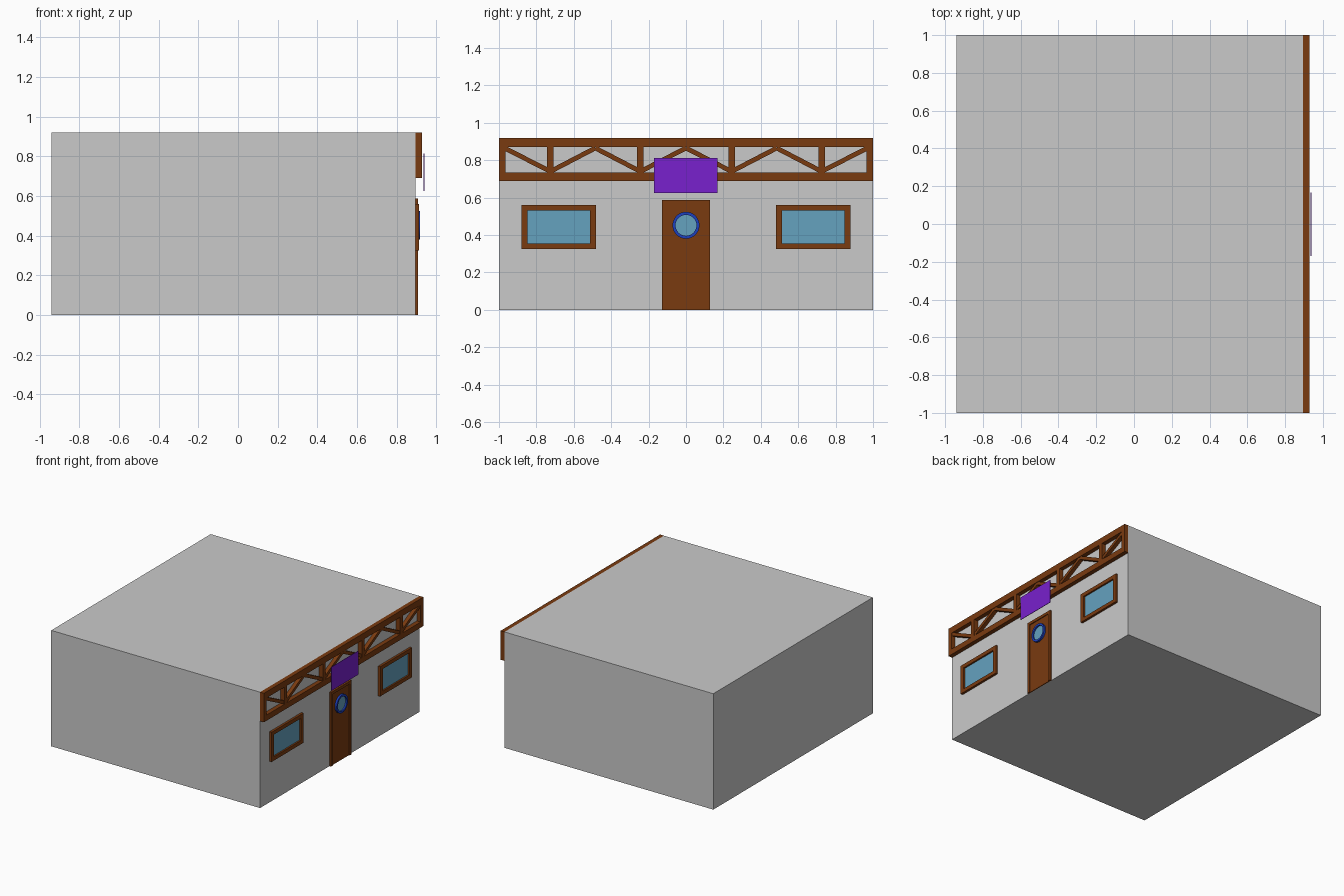
import bpy, bmesh, math
from mathutils import Matrix, Vector

if "Cube" in bpy.data.objects:
    bpy.data.objects.remove(bpy.data.objects["Cube"])

WALL = 0.894  # x of the facade plane


def material(name, rgb):
    m = bpy.data.materials.new(name)
    m.diffuse_color = (*rgb, 1)
    m.use_nodes = True
    m.node_tree.nodes["Principled BSDF"].inputs["Base Color"].default_value = m.diffuse_color
    return m


grey = material("grey_wall", (0.59, 0.59, 0.59))
brown = material("brown_wood", (0.195, 0.043, 0.005))
purple = material("purple_sign", (0.19, 0.015, 0.61))
glass = material("blue_glass", (0.13, 0.36, 0.52))
blue = material("blue_ring", (0.012, 0.05, 0.51))


def finish(bm, name, mat):
    me = bpy.data.meshes.new(name)
    bmesh.ops.recalc_face_normals(bm, faces=bm.faces)
    bm.to_mesh(me)
    bm.free()
    me.materials.append(mat)
    ob = bpy.data.objects.new(name, me)
    bpy.context.collection.objects.link(ob)
    return ob


def add_box(bm, x0, x1, y0, y1, z0, z1):
    size = Matrix.Diagonal((x1 - x0, y1 - y0, z1 - z0, 1))
    mid = Matrix.Translation(((x0 + x1) / 2, (y0 + y1) / 2, (z0 + z1) / 2))
    bmesh.ops.create_cube(bm, size=1, matrix=mid @ size)


def box(name, mat, *dims):
    bm = bmesh.new()
    add_box(bm, *dims)
    return finish(bm, name, mat)


def add_beam(bm, a, b, width, x0, x1):
    """Slanted bar between two (y, z) points."""
    a, b = Vector(a), Vector(b)
    d, c = b - a, (a + b) / 2
    m = (Matrix.Translation(((x0 + x1) / 2, c.x, c.y))
         @ Matrix.Rotation(math.atan2(d.y, d.x), 4, 'X')
         @ Matrix.Diagonal((x1 - x0, d.length, width, 1)))
    bmesh.ops.create_cube(bm, size=1, matrix=m)


# main building block
box("building", grey, -0.94, WALL, -1, 1, 0, 0.92)

# truss: chords and posts
bm = bmesh.new()
tx = 0.928
add_box(bm, WALL, tx, -1, 1, 0.87, 0.92)
add_box(bm, WALL, tx, -1, 1, 0.69, 0.735)
for y in (-0.983, -0.725, -0.244, 0.244, 0.725, 0.983):
    add_box(bm, WALL, tx, y - 0.017, y + 0.017, 0.735, 0.87)
finish(bm, "truss_frame", brown)

# truss: zigzag braces
bm = bmesh.new()
nodes = [-0.97, -0.725, -0.485, -0.244, 0, 0.244, 0.485, 0.725, 0.97]
for i in range(8):
    z0, z1 = (0.865, 0.74) if i % 2 == 0 else (0.74, 0.865)
    add_beam(bm, (nodes[i], z0), (nodes[i + 1], z1), 0.025, WALL, 0.924)
finish(bm, "truss_braces", brown)

# sign board held just in front of the truss
box("sign", purple, 0.935, 0.939, -0.17, 0.168, 0.625, 0.813)

# side windows
for side, s in (("left", -1), ("right", 1)):
    c = s * 0.681
    bm = bmesh.new()
    for e in (-1, 1):
        y, z = c + e * 0.183, 0.443 + e * 0.103
        add_box(bm, WALL, 0.912, y - 0.016, y + 0.016, 0.325, 0.561)
        add_box(bm, WALL, 0.912, c - 0.167, c + 0.167, z - 0.015, z + 0.015)
    finish(bm, side + "_window_frame", brown)
    box(side + "_window_glass", glass, WALL, 0.899,
        c - 0.167, c + 0.167, 0.355, 0.531)

# door: frame and recessed leaf
bm = bmesh.new()
for e in (-1, 1):
    y = e * 0.1165
    add_box(bm, WALL, 0.908, y - 0.0115, y + 0.0115, 0, 0.588)
add_box(bm, WALL, 0.908, -0.105, 0.105, 0.566, 0.588)
finish(bm, "door_frame", brown)
box("door_leaf", brown, WALL, 0.901, -0.105, 0.105, 0, 0.566)

# round door window: ring and pane
N, cz, ri, ro = 32, 0.452, 0.056, 0.072
bm = bmesh.new()
rings = []
for r, x in ((ro, WALL), (ro, 0.917), (ri, 0.917), (ri, WALL)):
    rings.append([bm.verts.new((x, r * math.cos(2 * math.pi * k / N),
                                cz + r * math.sin(2 * math.pi * k / N)))
                  for k in range(N)])
for j in range(4):
    a, b = rings[j], rings[(j + 1) % 4]
    for k in range(N):
        bm.faces.new((a[k], a[(k + 1) % N], b[(k + 1) % N], b[k]))
ring = finish(bm, "porthole_ring", blue)
bm = bmesh.new()
bmesh.ops.create_cone(bm, cap_ends=True, segments=N, radius1=ri, radius2=ri, depth=0.008,
                      matrix=Matrix.Translation((0.901, 0, cz)) @ Matrix.Rotation(math.pi / 2, 4, 'Y'))
finish(bm, "porthole_glass", glass)

# smooth the ring, keep its rims sharp
bpy.context.view_layer.objects.active = ring
ring.select_set(True)
bpy.ops.object.shade_smooth_by_angle(angle=math.radians(30))
